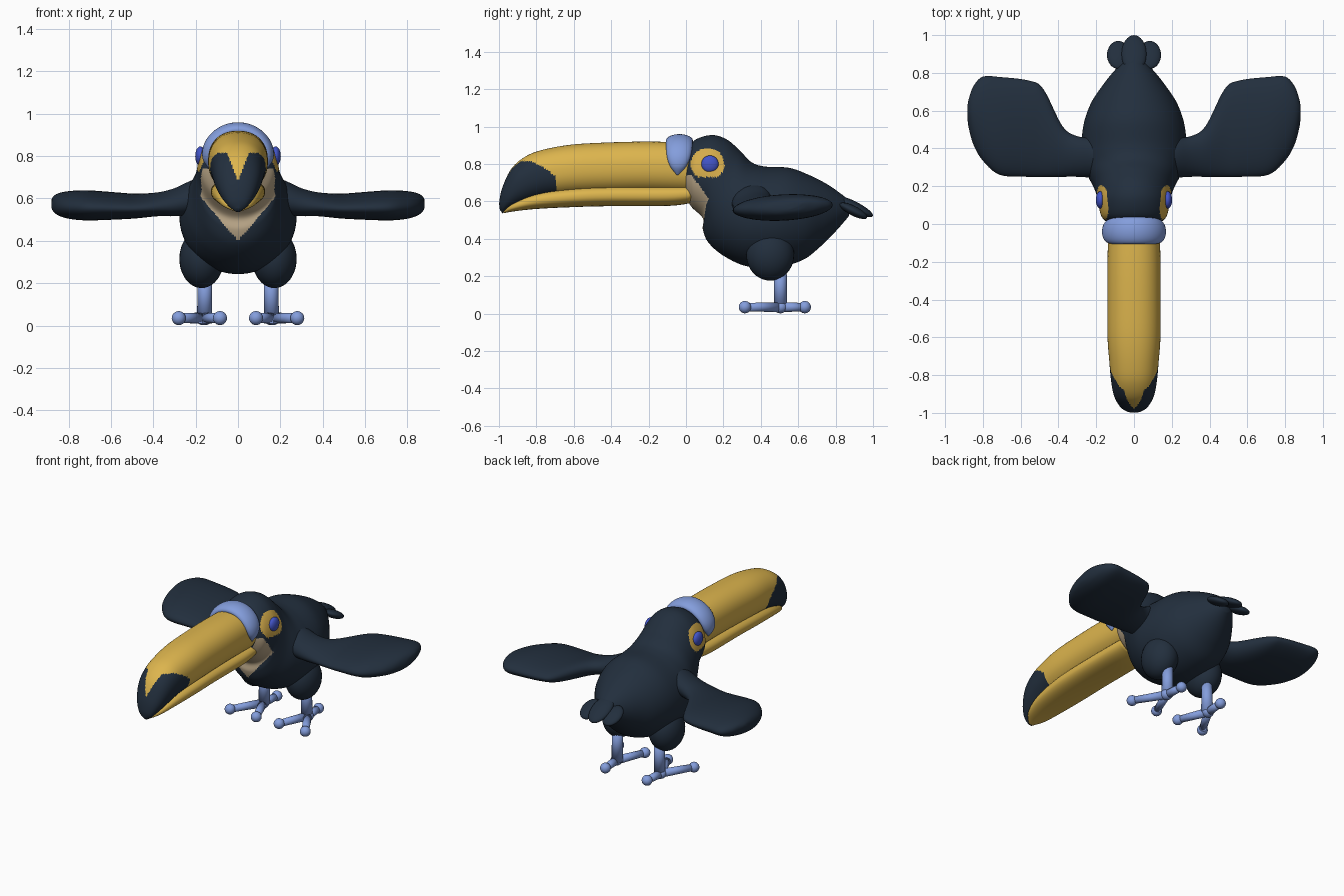
import bpy, bmesh, math
from mathutils import Vector, Matrix

cube = bpy.data.objects.get("Cube")
if cube:
    bpy.data.objects.remove(cube, do_unlink=True)


def material(name, rgb):
    m = bpy.data.materials.new(name)
    m.use_nodes = True
    m.diffuse_color = (*rgb, 1)
    m.node_tree.nodes["Principled BSDF"].inputs["Base Color"].default_value = (*rgb, 1)
    return m


NAVY = material("navy feathers", (.016, .028, .047))
YELLOW = material("beak yellow", (.72, .46, .075))
BLUE = material("light blue skin", (.23, .34, .72))
CREAM = material("cream throat", (.50, .39, .25))
AMBER = material("amber eye patch", (.66, .41, .07))
EYE = material("deep blue eye", (.055, .09, .58))


def finish(name, bm, mats, rule=None):
    """Turn a bmesh into a smooth object, colouring faces by an optional rule."""
    bmesh.ops.recalc_face_normals(bm, faces=bm.faces)
    for f in bm.faces:
        f.smooth = True
        if rule:
            f.material_index = rule(f.calc_center_median())
    me = bpy.data.meshes.new(name)
    bm.to_mesh(me)
    bm.free()
    for m in mats:
        me.materials.append(m)
    ob = bpy.data.objects.new(name, me)
    bpy.context.collection.objects.link(ob)
    return ob


def spline(a, b, c, d, t):
    return .5 * (2 * b + (c - a) * t + (2 * a - 5 * b + 4 * c - d) * t * t
                 + (3 * b - a - 3 * c + d) * t ** 3)


def loft(name, sections, side, mats, rule=None, n=32, steps=5, power=1.0):
    """Oval rings; each section is two opposite points and a half width along side."""
    secs = [(Vector(p), Vector(q), h) for p, q, h in sections]
    secs = [secs[0]] + secs + [secs[-1]]
    rings = []
    for i in range(1, len(secs) - 2):
        for k in range(steps):
            rings.append([spline(*(secs[i + j][c] for j in (-1, 0, 1, 2)), k / steps)
                          for c in range(3)])
    rings.append(secs[-1])
    side = Vector(side)
    bm = bmesh.new()
    loops = []
    for p, q, h in rings:
        mid, axis, loop = (p + q) / 2, (p - q) / 2, []
        for k in range(n):
            a = math.tau * k / n
            c, s = math.cos(a), math.sin(a)
            c = math.copysign(abs(c) ** power, c)
            s = math.copysign(abs(s) ** power, s)
            loop.append(bm.verts.new(mid + axis * c + side * (h * s)))
        loops.append(loop)
    for l1, l2 in zip(loops, loops[1:]):
        for k in range(n):
            j = (k + 1) % n
            bm.faces.new((l1[k], l1[j], l2[j], l2[k]))
    bm.faces.new(loops[0])
    bm.faces.new(loops[-1])
    return finish(name, bm, mats, rule)


def profile(rows):
    """Sections in the side plane: top y, top z, bottom y, bottom z, half width."""
    return [((0, a, b), (0, c, d), h) for a, b, c, d, h in rows]


def ball(name, loc, radii, mat, tilt=0):
    bm = bmesh.new()
    m = Matrix.Translation(loc) @ Matrix.Rotation(tilt, 4, 'X') @ Matrix.Diagonal((*radii, 1))
    bmesh.ops.create_uvsphere(bm, u_segments=32, v_segments=20, radius=1, matrix=m)
    return finish(name, bm, [mat])


def rod(name, a, b, r1, r2, mat):
    a, b = Vector(a), Vector(b)
    bm = bmesh.new()
    m = Matrix.Translation((a + b) / 2) @ (b - a).to_track_quat('Z', 'Y').to_matrix().to_4x4()
    bmesh.ops.create_cone(bm, cap_ends=True, segments=20, radius1=r1, radius2=r2,
                          depth=(b - a).length, matrix=m)
    return finish(name, bm, [mat])


# Head and body in one skin, with eye patches and throat coloured by region
def body_colour(c):
    x = abs(c.x)
    if x > .08 and ((c.y - .115) / .09) ** 2 + ((c.z - .80) / .085) ** 2 < 1 and c.z > .73:
        return 2
    if c.z < .74 and x < (c.z - .40) * .85 and c.y < .13 - max(0, c.z - .6) * .7:
        return 1
    return 0


loft("body", profile([
    (.00, .87, .00, .62, .13), (.05, .93, .03, .57, .172), (.14, .955, .09, .51, .19),
    (.22, .93, .09, .45, .198), (.29, .87, .12, .38, .215), (.35, .81, .20, .31, .25),
    (.42, .787, .32, .255, .275), (.55, .78, .47, .245, .27), (.65, .745, .62, .285, .23),
    (.75, .695, .72, .36, .165), (.83, .64, .80, .44, .10), (.88, .60, .87, .52, .04)]),
    (1, 0, 0), [NAVY, CREAM, AMBER], body_colour, n=128, steps=9)


# Upper beak with the dark tip dipping into a centre point
def beak_colour(c):
    back = -.69 - max(0, (c.z - .70) / .11) ** 2 * .13
    return int(c.y < back and c.z < min(.815, .68 + 2.6 * abs(c.x)))


loft("upper_beak", profile([
    (.04, .915, .04, .64, .135), (-.2, .92, -.2, .645, .14), (-.4, .916, -.4, .642, .141),
    (-.6, .905, -.6, .635, .14), (-.75, .88, -.72, .625, .13), (-.85, .845, -.80, .61, .122),
    (-.93, .78, -.87, .59, .108), (-.98, .68, -.93, .568, .08),
    (-.998, .60, -.97, .547, .045), (-.995, .555, -.98, .535, .012)]),
    (1, 0, 0), [YELLOW, NAVY], beak_colour, n=112, steps=10, power=.9)

loft("lower_beak", profile([
    (.04, .69, .02, .59, .12), (-.1, .69, -.1, .576, .128), (-.4, .69, -.4, .575, .128),
    (-.6, .68, -.6, .57, .125), (-.8, .65, -.8, .56, .105), (-.92, .60, -.92, .547, .07),
    (-.975, .56, -.975, .537, .02)]),
    (1, 0, 0), [YELLOW], n=48, power=.85)

# Swollen band arching over the base of the beak
arch = []
for i in range(13):
    t = i / 12 * 2 - 1
    a = t * math.radians(108)
    end = max(.08, 1 - abs(t) ** 6)
    half = .035 * end
    sx, cz = math.sin(a), math.cos(a)
    shift = -.035 - .01 * t * t
    arch.append((((.143 + half) * sx, shift, .785 + (.14 + half) * cz),
                 ((.143 - half) * sx, shift, .785 + (.14 - half) * cz),
                 (.072 - .014 * t * t) * end))
loft("beak_band", arch, (0, 1, 0), [BLUE])

# Middle tail feather
ball("tail_middle", (0, .90, .572), (.066, .111, .028), NAVY, math.radians(-27))

for s, label in ((1, "left"), (-1, "right")):
    ball(label + "_eye", (s * .178, .128, .80), (.024, .046, .046), EYE)
    ball(label + "_tail_feather", (s * .083, .895, .55), (.06, .082, .026), NAVY,
         math.radians(-27))

    # Spread wing: x, front y, back y, centre z, half thickness
    wing = [(.10, .25, .45, .61, .08), (.20, .245, .455, .605, .083),
            (.30, .25, .465, .58, .065), (.38, .25, .52, .57, .055),
            (.48, .25, .715, .562, .057), (.56, .25, .76, .562, .062),
            (.71, .26, .778, .565, .07), (.80, .335, .78, .567, .064),
            (.85, .42, .73, .57, .05), (.875, .51, .66, .572, .03),
            (.882, .56, .62, .573, .008)]
    loft(label + "_wing", [((s * x, f, z - .01), (s * x, b, z + .015), h)
                           for x, f, b, z, h in wing], (0, 0, 1), [NAVY], n=48)

    # Thigh, shank and three knobbed toes
    ball(label + "_thigh", (s * .172, .45, .315), (.105, .128, .138), NAVY)
    rod(label + "_shank", (s * .155, .505, .26), (s * .158, .505, .035), .033, .036, BLUE)
    ankle = Vector((s * .165, .505, .035))
    ball(label + "_ankle", ankle, (.036, .036, .033), BLUE)
    toes = {"outer": (.115, -.19), "inner": (-.08, -.19), "back": (-.01, .13)}
    for toe, (dx, dy) in toes.items():
        tip = ankle + Vector((s * dx, dy, 0))
        rod(f"{label}_{toe}_toe", ankle, tip, .027, .022, BLUE)
        ball(f"{label}_{toe}_toe_tip", tip, (.033, .033, .033), BLUE)
